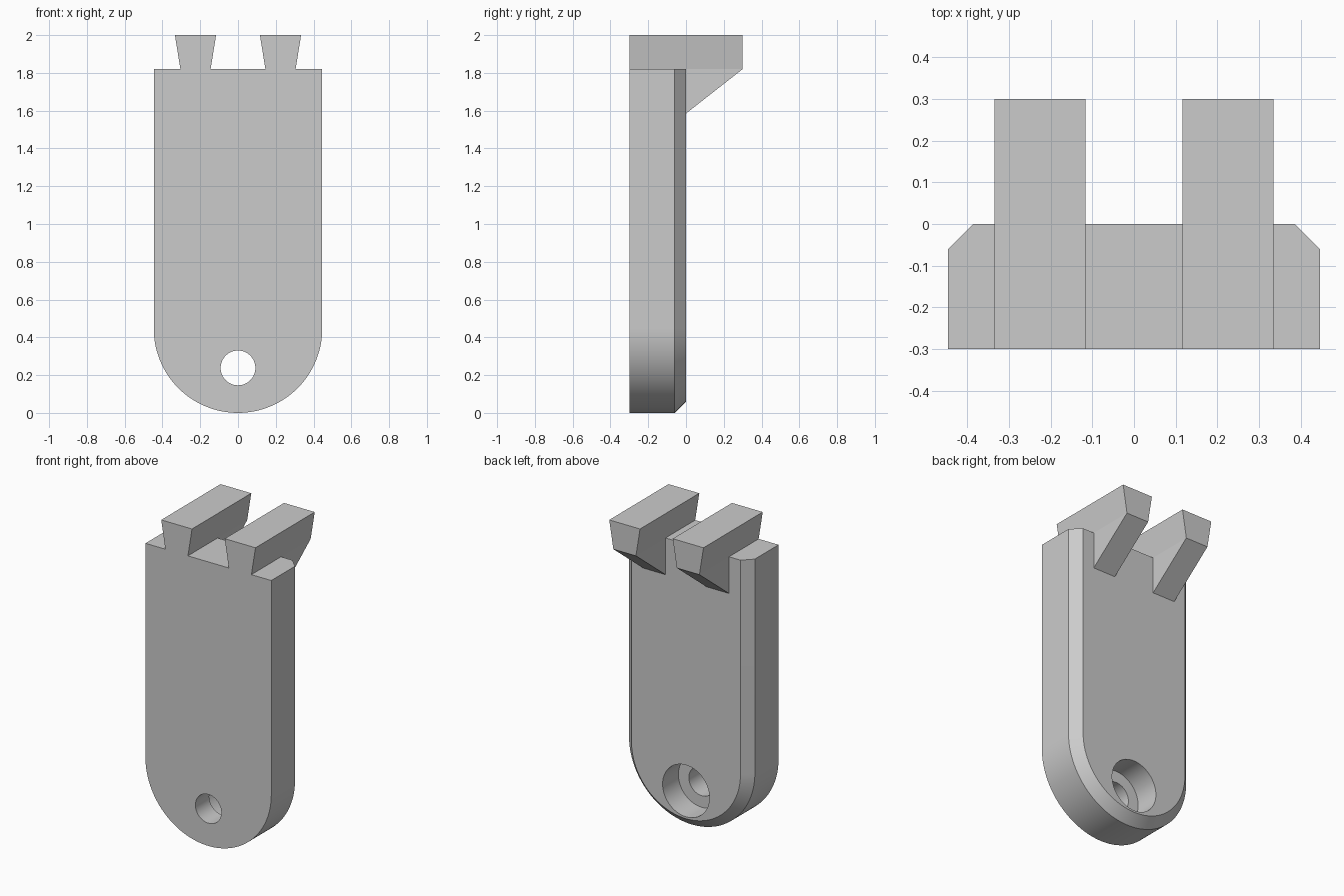
import bpy
import bmesh
from math import cos, sin, pi

if "Cube" in bpy.data.objects:
    bpy.data.objects.remove(bpy.data.objects["Cube"], do_unlink=True)

HALF_W, CHAMFER = 0.446, 0.06
FRONT, BACK, TOP = -0.3, 0.0, 1.82
HOLE_Z = 0.238

grey = bpy.data.materials.new("plain grey")
grey.use_nodes = True
colour = (0.6, 0.6, 0.6, 1)
grey.diffuse_color = colour
grey.node_tree.nodes["Principled BSDF"].inputs["Base Color"].default_value = colour


def loft(bm, rings):
    """Close a solid through rings of matching points."""
    loops = [[bm.verts.new(p) for p in ring] for ring in rings]
    n = len(loops[0])
    for a, b in zip(loops, loops[1:]):
        for i in range(n):
            j = (i + 1) % n
            bm.faces.new((a[i], a[j], b[j], b[i]))
    bm.faces.new(loops[0][::-1])
    bm.faces.new(loops[-1])


def finish(name, bm):
    bmesh.ops.recalc_face_normals(bm, faces=bm.faces)
    mesh = bpy.data.meshes.new(name)
    bm.to_mesh(mesh)
    bm.free()
    mesh.materials.append(grey)
    obj = bpy.data.objects.new(name, mesh)
    bpy.context.collection.objects.link(obj)
    return obj


def activate(obj):
    bpy.ops.object.select_all(action='DESELECT')
    obj.select_set(True)
    bpy.context.view_layer.objects.active = obj


def plate_ring(y, r, steps=64):
    arc = [pi + pi * i / steps for i in range(steps + 1)]
    return [(-r, y, TOP)] + [(r * cos(a), y, HALF_W + r * sin(a)) for a in arc] + [(r, y, TOP)]


def circle(y, r, steps=64):
    return [(r * cos(2 * pi * i / steps), y, HOLE_Z + r * sin(2 * pi * i / steps))
            for i in range(steps)]


# Round-ended plate, chamfered around the back edge
bm = bmesh.new()
loft(bm, [plate_ring(FRONT, HALF_W), plate_ring(BACK - CHAMFER, HALF_W),
          plate_ring(BACK, HALF_W - CHAMFER)])
plate = finish("plate", bm)

# Screw hole with a wide counterbore at the back
bm = bmesh.new()
loft(bm, [circle(FRONT - 0.1, 0.092), circle(-0.16, 0.092),
          circle(-0.16, 0.166), circle(BACK + 0.1, 0.166)])
cutter = finish("hole_cutter", bm)
cutter.hide_render = True
cut = plate.modifiers.new("screw hole", 'BOOLEAN')
cut.operation, cut.solver, cut.object = 'DIFFERENCE', 'EXACT', cutter
activate(plate)
bpy.ops.object.modifier_apply(modifier=cut.name)
bpy.data.objects.remove(cutter, do_unlink=True)
bpy.ops.object.shade_smooth_by_angle(angle=0.5)

# Dovetail rails, each overhanging the back on a sloped bracket
for side, x in (("left", 0.225), ("right", -0.225)):
    bm = bmesh.new()
    section = [(-0.08, TOP), (0.08, TOP), (0.109, 2.0), (-0.109, 2.0)]
    loft(bm, [[(x + u, y, z) for u, z in section] for y in (FRONT, 0.3)])
    wedge = [(BACK, TOP), (BACK, 1.585), (0.3, TOP)]
    loft(bm, [[(x + u, y, z) for y, z in wedge] for u in (-0.08, 0.08)])
    finish(side + "_rail", bm)
